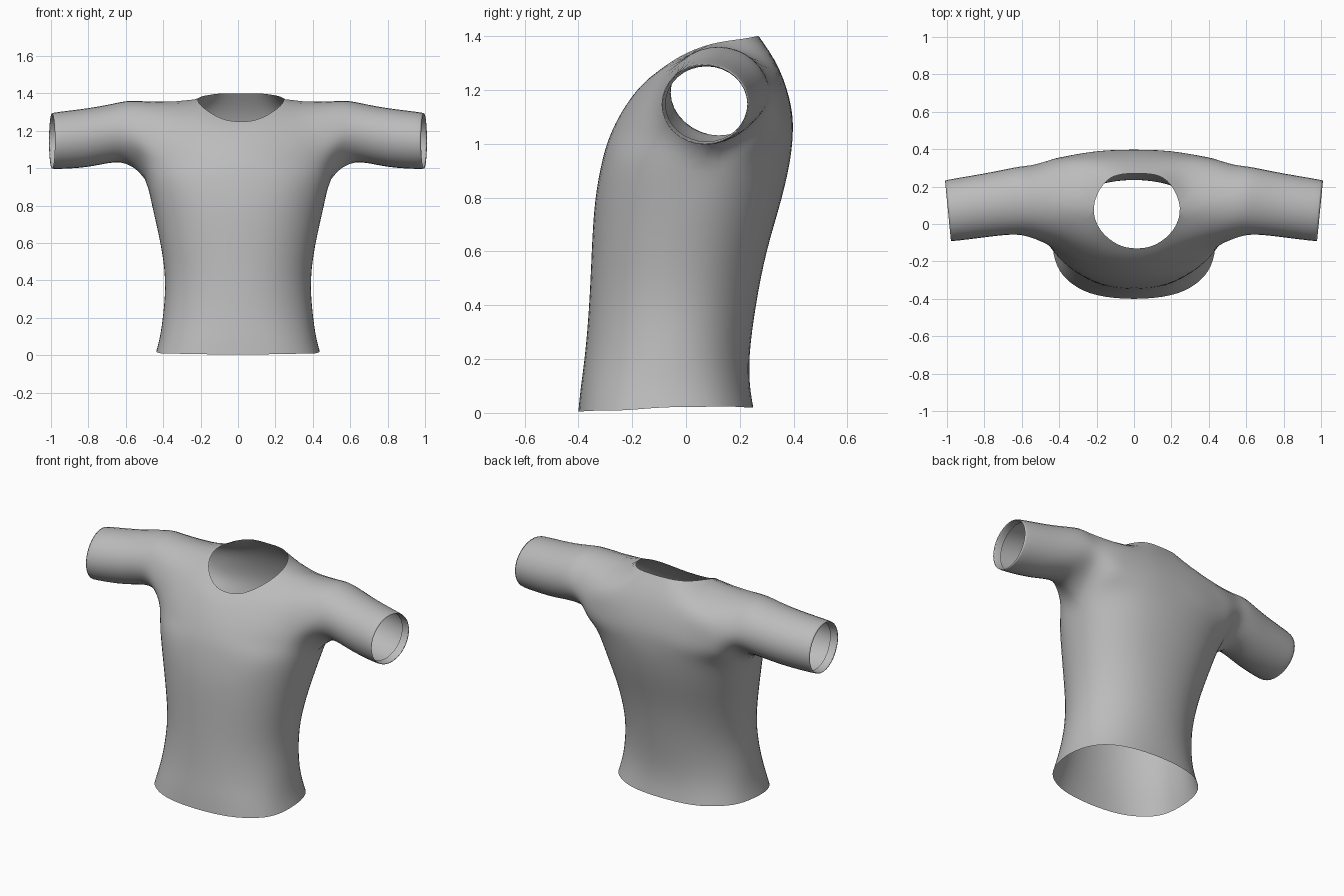
import bpy, bmesh, math

if "Cube" in bpy.data.objects:
    bpy.data.objects.remove(bpy.data.objects["Cube"])

COLS = 4          # columns from centre line to side, on front and on back

# Torso rings: height, half width, front y, side y, back y, roundness (lower is boxier)
TORSO = [(0.02, 0.437, -0.40, -0.08, 0.25, .82), (0.10, 0.417, -0.39, -0.07, 0.238, .86),
         (0.22, 0.40, -0.375, -0.06, 0.237, .92), (0.40, 0.39, -0.36, -0.04, 0.26, .94),
         (0.60, 0.415, -0.35, -0.01, 0.30, .92), (0.79, 0.457, -0.337, 0.03, 0.353, .90),
         (0.94, 0.497, -0.31, 0.07, 0.387, .88)]

# Chest and upper back rows, centre line out to the armhole
CHEST = [[(0, -.282, 1.03), (.19, -.258, 1.03), (.35, -.19, 1.035), (.455, -.115, 1.04), (.53, -.045, 1.07)],
         [(0, -.238, 1.12), (.17, -.217, 1.12), (.32, -.165, 1.135), (.43, -.115, 1.145), (.53, -.08, 1.17)],
         [(0, -.18, 1.2), (.13, -.165, 1.21), (.26, -.105, 1.25), (.38, -.06, 1.275), (.53, -.015, 1.31)],
         [(0, -.13, 1.25), (.10, -.11, 1.265), (.195, -.03, 1.32), (.23, .09, 1.37), (.53, .12, 1.358)]]
BACK = [[(0, .396, 1.04), (.19, .388, 1.04), (.35, .357, 1.04), (.455, .315, 1.045), (.53, .25, 1.07)],
        [(0, .39, 1.14), (.17, .385, 1.14), (.32, .365, 1.15), (.43, .345, 1.16), (.53, .32, 1.18)],
        [(0, .345, 1.28), (.13, .343, 1.28), (.25, .33, 1.28), (.38, .30, 1.285), (.53, .25, 1.31)],
        [(0, .27, 1.40), (.10, .262, 1.40), (.18, .21, 1.39), (.23, .09, 1.37), (.53, .12, 1.358)]]

# Sleeve rings: x, centre y, radius y, centre z, radius z, cuff slant; the last is the turned-in cuff
SLEEVE = [(0.63, .123, .18, 1.193, .16, 0), (0.80, .10, .17, 1.165, .157, .01),
          (1.0, .072, .163, 1.147, .15, .03), (0.965, .076, .152, 1.148, .14, .03)]


def torso_row(ring, back):
    z, w, front_y, side_y, back_y, power = ring
    end = back_y if back else front_y
    row = []
    for i in range(COLS + 1):
        a = i / COLS * math.pi / 2
        s, c = math.sin(a) ** power, max(math.cos(a), 0) ** power if i < COLS else 0
        lift = -0.015 * c if z < 0.05 and not back else 0
        row.append((w * s, side_y + (end - side_y) * c, z + lift))
    return row


def sleeve_ring(x, cy, ry, cz, rz, slant):
    ring = []
    for i in range(8):     # underarm, front, top, back
        a = i / 8 * 2 * math.pi
        s = math.sin(a)
        ring.append((x - slant * (1 + s) / 2, cy - ry * s, cz - rz * math.cos(a)))
    return ring


bm = bmesh.new()


def strip(a, b, closed=False):
    """Quads between two point rows, on both sides of the body."""
    n = len(a)
    for i in range(n if closed else n - 1):
        j = (i + 1) % n
        for side in (1, -1):
            quad = [a[i], a[j], b[j], b[i]]
            bm.faces.new([bm.verts.new((side * x, y, z)) for x, y, z in quad])


# Front and back panels
panels = []
for back, upper in ((False, CHEST), (True, BACK)):
    rows = [torso_row(r, back) for r in TORSO] + upper
    for a, b in zip(rows, rows[1:]):
        strip(a, b)
    panels.append(rows)

# Sleeves grow out of the armhole loop
armpit = panels[0][len(TORSO) - 1][-1]
loop = [armpit] + [r[-1] for r in CHEST] + [r[-1] for r in BACK[2::-1]]
rings = [loop] + [sleeve_ring(*s) for s in SLEEVE]
for a, b in zip(rings, rings[1:]):
    strip(a, b, closed=True)

bmesh.ops.remove_doubles(bm, verts=bm.verts, dist=0.001)
bmesh.ops.recalc_face_normals(bm, faces=bm.faces)

# Neckline sits slightly off centre; the hem is a little crumpled at the sides
for v in bm.verts:
    if v.co.z > 1.24 and abs(v.co.x) < 0.24:
        v.co.x += 0.015
    if v.co.z < 0.05 and abs(v.co.x) > 0.25 and v.co.y > -0.25:
        v.co.z += 0.008 * math.sin(v.co.y * 40)

mesh = bpy.data.meshes.new("shirt")
bm.to_mesh(mesh)
bm.free()
shirt = bpy.data.objects.new("shirt", mesh)
bpy.context.collection.objects.link(shirt)

cloth = bpy.data.materials.new("grey cloth")
cloth.diffuse_color = (0.5, 0.5, 0.5, 1)
cloth.use_nodes = True
cloth.node_tree.nodes["Principled BSDF"].inputs["Base Color"].default_value = cloth.diffuse_color
mesh.materials.append(cloth)
for p in mesh.polygons:
    p.use_smooth = True

sub = shirt.modifiers.new("smooth", 'SUBSURF')
sub.levels = sub.render_levels = 2

# Fit the cage so the smoothed cloth passes through the measured points
target = [v.co.copy() for v in mesh.vertices]
for _ in range(5):
    bpy.context.view_layer.update()
    smooth = shirt.evaluated_get(bpy.context.evaluated_depsgraph_get()).data
    delta = [t - smooth.vertices[i].co for i, t in enumerate(target)]
    for v, d in zip(mesh.vertices, delta):
        v.co += d * 0.8
    mesh.update()
    shirt.update_tag()
